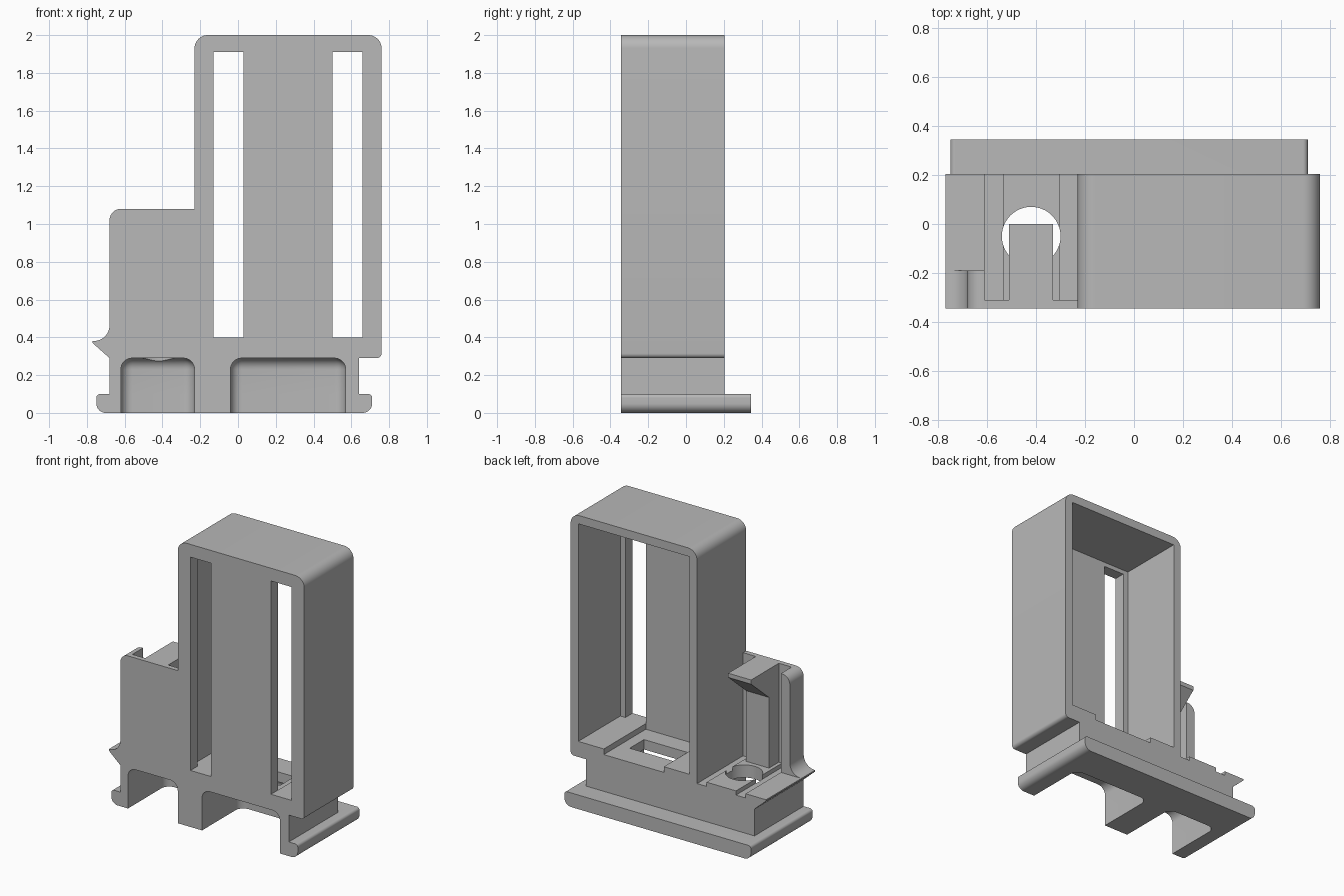
import bpy, bmesh, math
from mathutils import Vector

cube = bpy.data.objects.get("Cube")
if cube:
    bpy.data.objects.remove(cube, do_unlink=True)

grey = bpy.data.materials.new("plain_grey")
grey.use_nodes = True
grey.diffuse_color = (0.48, 0.48, 0.48, 1)
grey.node_tree.nodes["Principled BSDF"].inputs["Base Color"].default_value = (0.48, 0.48, 0.48, 1)

FRONT, BACK, PLATE_BACK = -0.345, 0.205, 0.345


def rounded(points, steps=10):
    """Outline from (a, b, radius) corners, each filleted by an arc."""
    out = []
    for i, (a, b, r) in enumerate(points):
        p = Vector((a, b))
        if r == 0:
            out.append(p)
            continue
        u = (Vector(points[i - 1][:2]) - p).normalized()
        v = (Vector(points[(i + 1) % len(points)][:2]) - p).normalized()
        half = u.angle(v) / 2
        centre = p + (u + v).normalized() * (r / math.sin(half))
        start = p + u * (r / math.tan(half)) - centre
        end = p + v * (r / math.tan(half)) - centre
        total = start.angle(end)
        for k in range(steps + 1):
            t = k / steps
            out.append(centre + (start * math.sin((1 - t) * total)
                                 + end * math.sin(t * total)) / math.sin(total))
    return out


def finish(name, bm):
    bmesh.ops.recalc_face_normals(bm, faces=bm.faces[:])
    mesh = bpy.data.meshes.new(name)
    bm.to_mesh(mesh)
    bm.free()
    mesh.materials.append(grey)
    ob = bpy.data.objects.new(name, mesh)
    bpy.context.collection.objects.link(ob)
    return ob


def extrude(name, points, lo, hi, axis="y"):
    """Prism from an (x, z) outline along y, or a (y, z) outline along x."""
    bm = bmesh.new()
    place = (lambda p, d: (p.x, d, p.y)) if axis == "y" else (lambda p, d: (d, p.x, p.y))
    face = bm.faces.new([bm.verts.new(place(p, lo)) for p in rounded(points)])
    made = bmesh.ops.extrude_face_region(bm, geom=[face])["geom"]
    shift = Vector((0, hi - lo, 0)) if axis == "y" else Vector((hi - lo, 0, 0))
    bmesh.ops.translate(bm, vec=shift, verts=[g for g in made if isinstance(g, bmesh.types.BMVert)])
    return finish(name, bm)


def box(name, x, y, z, bevel=0):
    bm = bmesh.new()
    bmesh.ops.create_cube(bm, size=1)
    for v in bm.verts:
        v.co = [r[0] if c < 0 else r[1] for c, r in zip(v.co, (x, y, z))]
    if bevel:
        bmesh.ops.bevel(bm, geom=bm.edges[:], offset=bevel, segments=8, profile=0.5, affect="EDGES")
    return finish(name, bm)


def cylinder(name, x, y, z0, z1, r):
    bm = bmesh.new()
    bmesh.ops.create_cone(bm, cap_ends=True, segments=48, radius1=r, radius2=r, depth=z1 - z0)
    bmesh.ops.translate(bm, vec=(x, y, (z0 + z1) / 2), verts=bm.verts[:])
    return finish(name, bm)


def cut(ob, cutter):
    cutter.hide_render = True
    mod = ob.modifiers.new("cut", "BOOLEAN")
    mod.operation, mod.solver, mod.object = "DIFFERENCE", "EXACT", cutter
    bpy.context.view_layer.objects.active = ob
    bpy.ops.object.modifier_apply(modifier=mod.name)
    bpy.data.objects.remove(cutter, do_unlink=True)


# Foot plate with rounded ends
foot = extrude("foot_plate", [(-0.75, 0, 0.05), (0.71, 0, 0.05), (0.71, 0.10, 0.02), (-0.75, 0.10, 0.02)],
               FRONT, PLATE_BACK)

# Body: neck, tall housing and side shelf in one outline
body = extrude("housing_body", [
    (-0.68, 0.10, 0), (0.64, 0.10, 0), (0.64, 0.29, 0), (0.76, 0.29, 0.025), (0.76, 2.0, 0.07),
    (-0.23, 2.0, 0.07), (-0.23, 0.38, 0), (-0.77, 0.38, 0), (-0.77, 0.37, 0), (-0.68, 0.29, 0)],
    FRONT, BACK)

# Open-backed chamber with a lower middle floor
cut(body, box("chamber", (-0.17, 0.70), (-0.265, 0.5), (0.40, 1.94)))
cut(body, box("floor_recess", (0.03, 0.50), (-0.265, 0.5), (0.36, 0.6)))
cut(body, box("floor_window", (0.08, 0.42), (-0.13, 0.03), (0.2, 0.5)))

# Tall slots through the front wall
for x in (-0.13, 0.50):
    cut(body, box("slot", (x, x + 0.16), (-0.6, -0.2), (0.40, 1.91)))

# Shelf grooves and round hole
for x in (-0.61, -0.305):
    cut(body, box("groove", (x, x + 0.075), (-0.31, 0.5), (0.35, 0.5)))
cut(body, cylinder("shelf_hole", -0.42, -0.05, 0.2, 0.6, 0.12))

# Rounded pockets under the front
for x in ((-0.62, -0.23), (-0.04, 0.57)):
    for ob in (foot, body):
        cut(ob, box("pocket", x, (-0.7, 0.09), (-0.3, 0.29), 0.06))

# Side bracket: front panel, end wall with flared foot, and latch
front_panel = extrude("bracket_front_panel", [
    (-0.77, 0.38, 0), (-0.68, 0.38, 0.085), (-0.68, 1.08, 0.06), (-0.23, 1.08, 0), (-0.23, 0.38, 0)],
    FRONT, -0.31)
end_wall = extrude("bracket_end_wall", [
    (-0.77, 0.38, 0), (-0.68, 0.38, 0.085), (-0.68, 1.08, 0.06), (-0.61, 1.08, 0), (-0.61, 0.38, 0)],
    -0.31, -0.19)
latch = extrude("latch_bar", [
    (-0.31, 0.37, 0), (-0.20, 0.37, 0), (-0.20, 0.88, 0), (0, 1.05, 0), (0, 1.08, 0), (-0.31, 1.08, 0)],
    -0.51, -0.33, "x")

# Smooth the fillets while keeping crisp edges
bpy.ops.object.select_all(action="DESELECT")
for ob in (foot, body, front_panel, end_wall, latch):
    ob.select_set(True)
bpy.context.view_layer.objects.active = body
bpy.ops.object.shade_smooth_by_angle(angle=math.radians(30))
